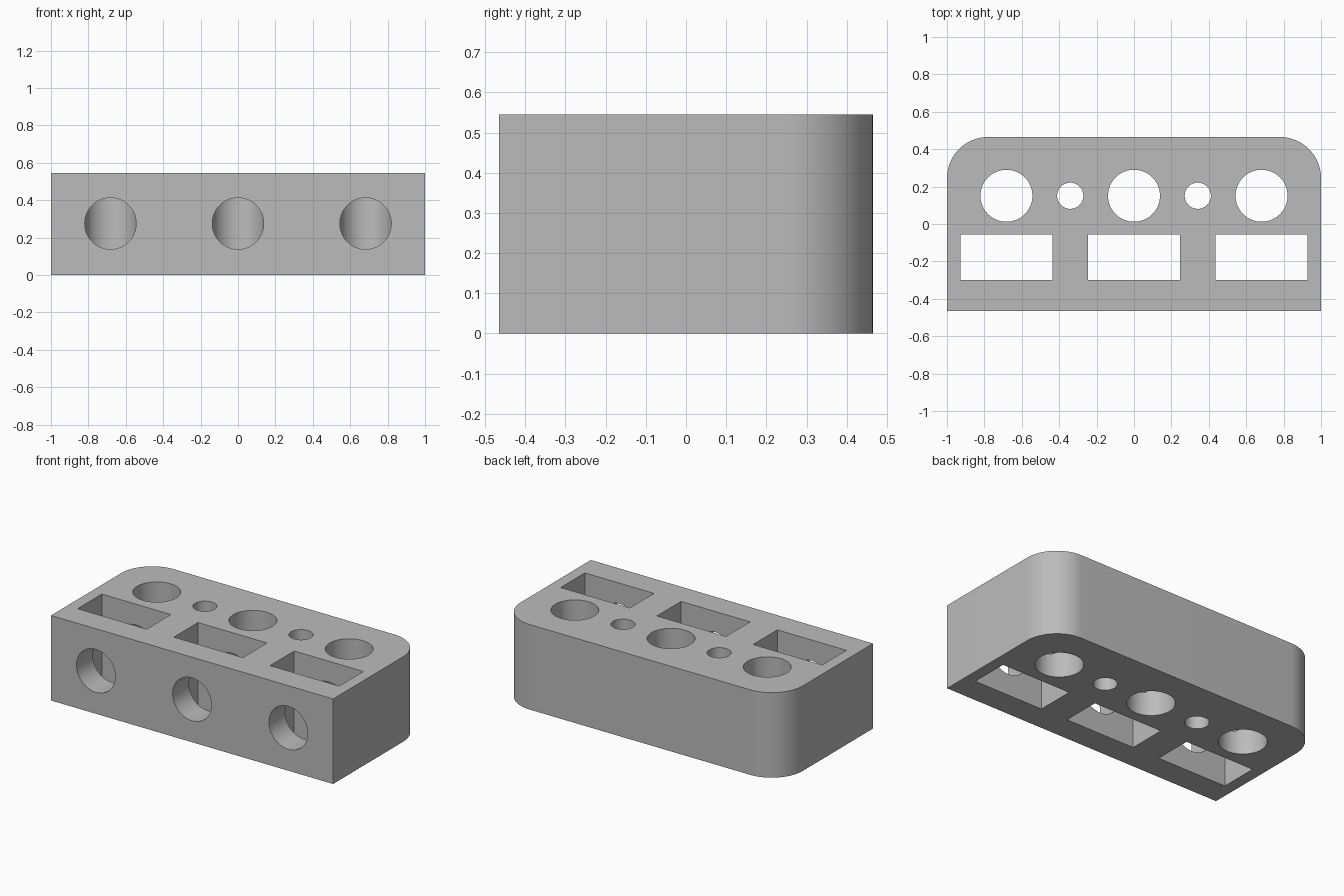
import bpy, math

cube = bpy.data.objects.get("Cube")
if cube:
    bpy.data.objects.remove(cube, do_unlink=True)

HALF_X, HALF_Y, HEIGHT, CORNER = 1.0, 0.465, 0.545, 0.22
PITCH, HOLE_Y = 0.682, 0.151

# Single grey material
grey = bpy.data.materials.new("plain grey")
grey.use_nodes = True
colour = (0.5, 0.5, 0.5, 1)
grey.diffuse_color = colour
grey.node_tree.nodes["Principled BSDF"].inputs["Base Color"].default_value = colour


def prism(name, outline, height):
    """Extrude a counter-clockwise outline up from z = 0."""
    n = len(outline)
    verts = [(x, y, z) for z in (0, height) for x, y in outline]
    faces = [list(range(n))[::-1], list(range(n, 2 * n))]
    faces += [(i, (i + 1) % n, (i + 1) % n + n, i + n) for i in range(n)]
    mesh = bpy.data.meshes.new(name)
    mesh.from_pydata(verts, [], faces)
    mesh.materials.append(grey)
    obj = bpy.data.objects.new(name, mesh)
    bpy.context.collection.objects.link(obj)
    return obj


def arc(cx, cy, radius, start, steps=20):
    """Quarter circle starting at the given angle."""
    angles = [start + math.pi / 2 * i / steps for i in range(steps + 1)]
    return [(cx + radius * math.cos(a), cy + radius * math.sin(a)) for a in angles]


# Block with two rounded back corners
outline = [(-HALF_X, -HALF_Y), (HALF_X, -HALF_Y)]
outline += arc(HALF_X - CORNER, HALF_Y - CORNER, CORNER, 0)
outline += arc(CORNER - HALF_X, HALF_Y - CORNER, CORNER, math.pi / 2)
block = prism("holder_block", outline, HEIGHT)

cutters = []


def drill(name, radius, start, depth, tilt=0):
    bpy.ops.mesh.primitive_cylinder_add(vertices=72, radius=radius, depth=depth,
                                        location=start, rotation=(tilt, 0, 0))
    obj = bpy.context.object
    obj.name = name
    obj.data.materials.append(grey)
    cutters.append(obj)


# Three stations: large hole, rectangular pocket and front bore
front, bore_end = -HALF_Y - 0.1, HOLE_Y
for x in (-PITCH, 0, PITCH):
    drill("large_hole_cutter", 0.139, (x, HOLE_Y, HEIGHT / 2), 1)
    drill("front_bore_cutter", 0.1375, (x, (front + bore_end) / 2, 0.275),
          bore_end - front, math.pi / 2)
    pocket = prism("pocket_cutter", [(x - 0.245, -0.3), (x + 0.245, -0.3),
                                     (x + 0.245, -0.055), (x - 0.245, -0.055)], 1)
    pocket.location.z = -0.2
    cutters.append(pocket)

# Small holes between the large ones
for x in (-PITCH / 2, PITCH / 2):
    drill("small_hole_cutter", 0.07, (x, HOLE_Y, HEIGHT / 2), 1)

# Cut everything out of the block, then drop the cutters
for cutter in cutters:
    cutter.hide_render = True
    cut = block.modifiers.new("cut", "BOOLEAN")
    cut.operation = "DIFFERENCE"
    cut.solver = "EXACT"
    cut.object = cutter

bpy.ops.object.select_all(action="DESELECT")
block.select_set(True)
bpy.context.view_layer.objects.active = block
for mod in list(block.modifiers):
    bpy.ops.object.modifier_apply(modifier=mod.name)
for cutter in cutters:
    bpy.data.objects.remove(cutter, do_unlink=True)

bpy.ops.object.shade_smooth_by_angle(angle=math.radians(30))
